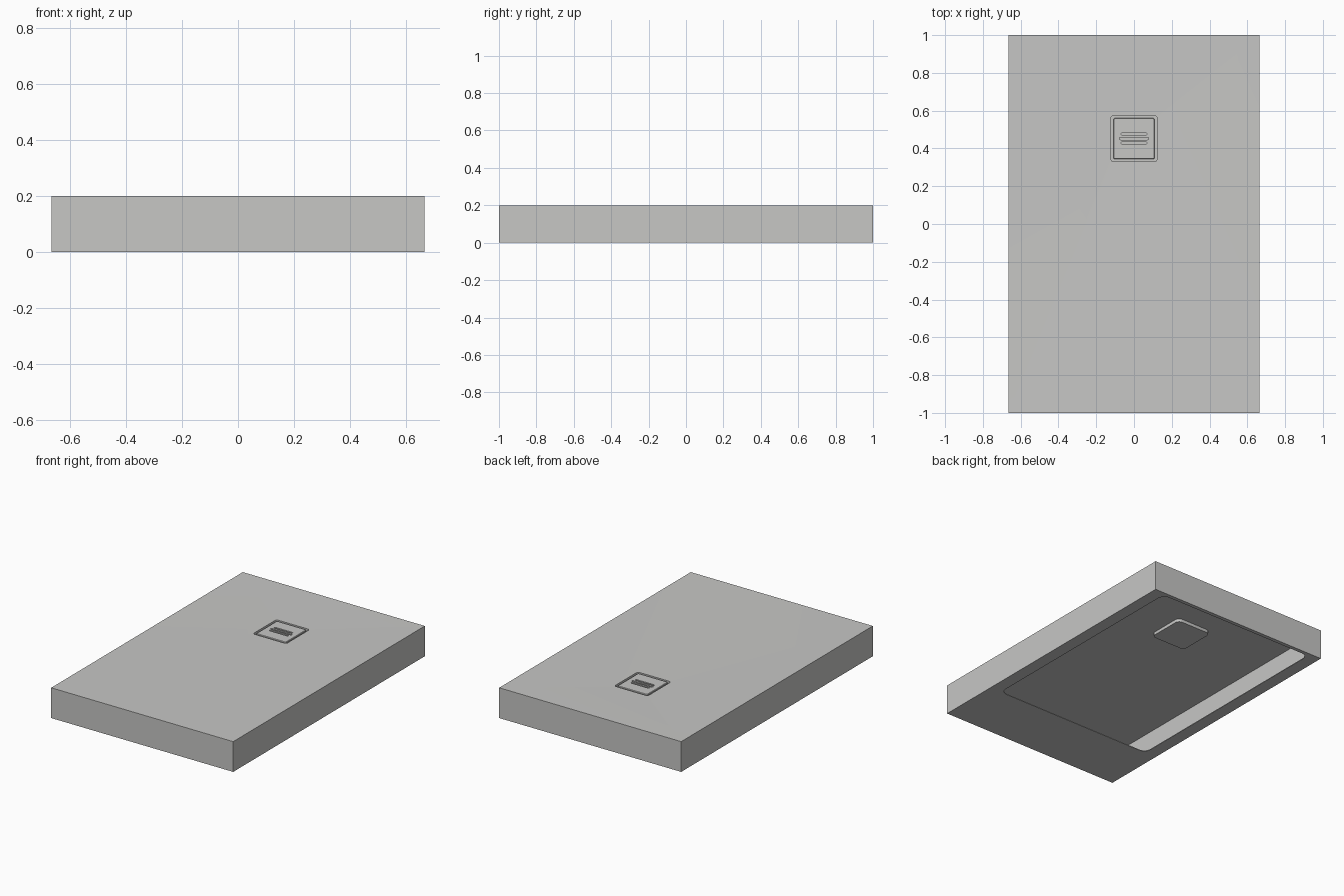
import bpy, bmesh, math

cube = bpy.data.objects.get("Cube")
if cube:
    bpy.data.objects.remove(cube, do_unlink=True)

grey = bpy.data.materials.new("stone_grey")
grey.use_nodes = True
grey.diffuse_color = (0.57, 0.57, 0.56, 1)
grey.node_tree.nodes["Principled BSDF"].inputs["Base Color"].default_value = grey.diffuse_color

DRAIN_Y = 0.452


def rounded_rect(bm, cx, cy, hx, hy, r, z, steps=6):
    """Ring of vertices around a rounded rectangle, counter-clockwise."""
    ring = []
    for i, (sx, sy) in enumerate([(1, 1), (-1, 1), (-1, -1), (1, -1)]):
        for k in range(steps + 1):
            a = math.pi / 2 * (i + k / steps)
            ring.append(bm.verts.new((cx + sx * (hx - r) + r * math.cos(a),
                                      cy + sy * (hy - r) + r * math.sin(a), z)))
    return ring


def loft(bm, sections):
    """Skin a list of rounded rectangles and cap both ends."""
    rings = [rounded_rect(bm, *s) for s in sections]
    for a, b in zip(rings, rings[1:]):
        for i in range(len(a)):
            j = (i + 1) % len(a)
            bm.faces.new((a[i], a[j], b[j], b[i]))
    bm.faces.new(rings[0])
    bm.faces.new(rings[-1])


def make_object(name, bm):
    bmesh.ops.remove_doubles(bm, verts=bm.verts, dist=0.0001)
    bmesh.ops.recalc_face_normals(bm, faces=bm.faces)
    mesh = bpy.data.meshes.new(name)
    bm.to_mesh(mesh)
    bm.free()
    mesh.materials.append(grey)
    obj = bpy.data.objects.new(name, mesh)
    bpy.context.collection.objects.link(obj)
    return obj


def activate(obj):
    bpy.ops.object.select_all(action='DESELECT')
    obj.select_set(True)
    bpy.context.view_layer.objects.active = obj


# Hollow tray: drain well, sloped top, sides, bottom flange, inside, sump
W, L = 0.665, 1.0
bm = bmesh.new()
loft(bm, [
    (0, DRAIN_Y, 0.122, 0.122, 0.015, 0.172),
    (0, DRAIN_Y, 0.122, 0.122, 0.015, 0.194),
    (0, 0, W, L, 0, 0.2),
    (0, 0, W, L, 0, 0),
    (0, 0.195, 0.582, 0.78, 0.05, 0),
    (0, 0.195, 0.582, 0.78, 0.05, 0.005),
    (0, 0, W - 0.02, L - 0.02, 0, 0.005),
    (0, 0, W - 0.02, L - 0.02, 0, 0.183),
    (0, DRAIN_Y, 0.127, 0.127, 0.03, 0.183),
    (0, DRAIN_Y, 0.127, 0.127, 0.03, 0.162),
])
tray = make_object("shower_tray", bm)

# Drain cover with a softened top edge
bm = bmesh.new()
loft(bm, [
    (0, DRAIN_Y, 0.109, 0.109, 0.01, 0.168),
    (0, DRAIN_Y, 0.109, 0.109, 0.01, 0.191),
    (0, DRAIN_Y, 0.106, 0.106, 0.008, 0.194),
])
cover = make_object("drain_cover", bm)

# Three slots cut into the cover
bm = bmesh.new()
for dy, half in ((-0.024, 0.068), (0, 0.078), (0.024, 0.068)):
    loft(bm, [(0, DRAIN_Y + dy, half, 0.006, 0.0058, z) for z in (0.178, 0.21)])
cutter = make_object("slot_cutter", bm)
cutter.hide_render = True
cut = cover.modifiers.new("slots", 'BOOLEAN')
cut.operation = 'DIFFERENCE'
cut.solver = 'EXACT'
cut.object = cutter
activate(cover)
bpy.ops.object.modifier_apply(modifier=cut.name)
bpy.data.objects.remove(cutter, do_unlink=True)

for obj in (tray, cover):
    activate(obj)
    bpy.ops.object.shade_smooth_by_angle(angle=math.radians(30))
